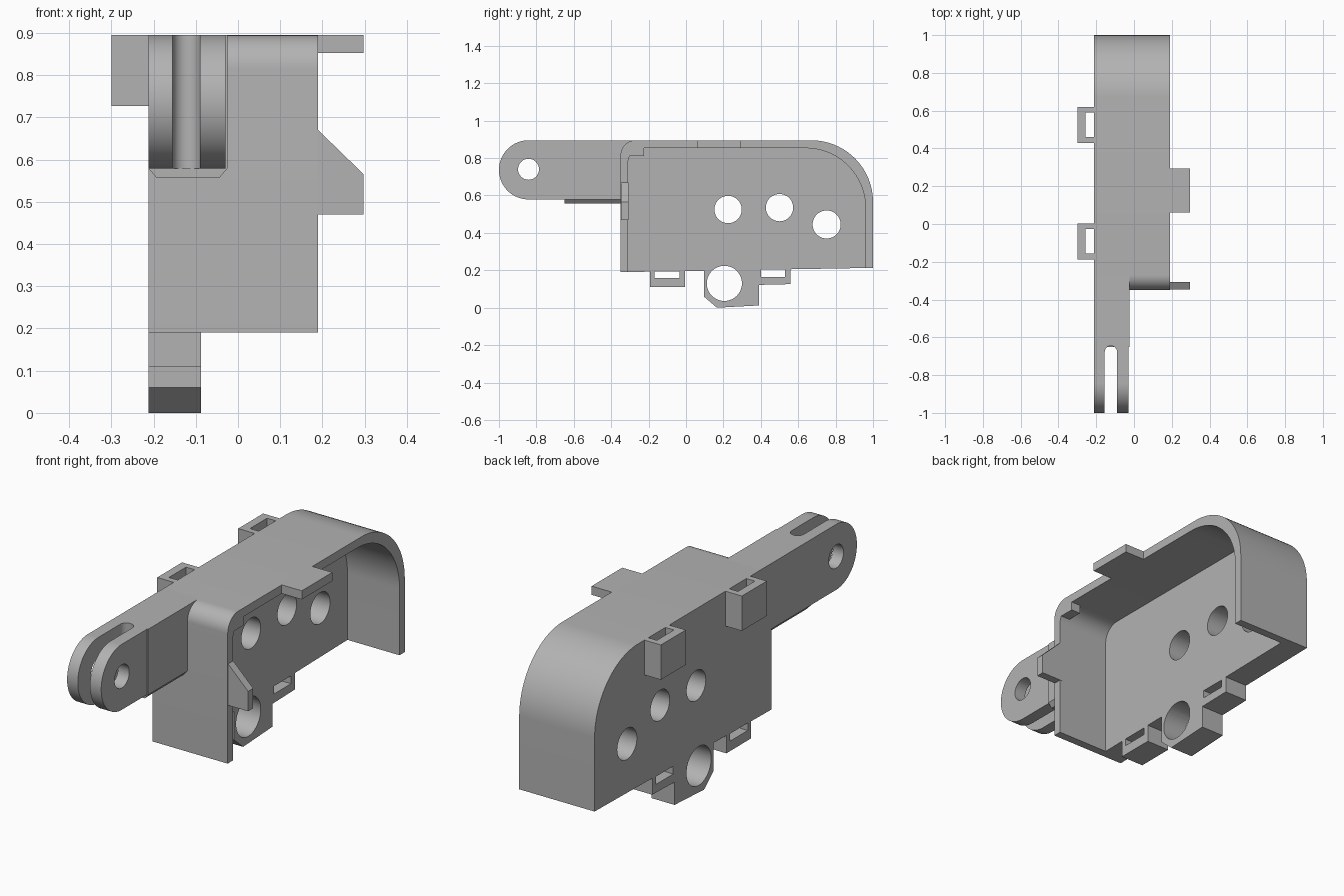
import bpy, bmesh, math
from mathutils import Vector

cube = bpy.data.objects.get("Cube")
if cube:
    bpy.data.objects.remove(cube, do_unlink=True)

grey = bpy.data.materials.new("plain grey")
grey.use_nodes = True
COLOUR = (0.45, 0.45, 0.45, 1)
grey.diffuse_color = COLOUR
grey.node_tree.nodes["Principled BSDF"].inputs["Base Color"].default_value = COLOUR

LEFT, PLATE, RIM = -0.212, -0.088, 0.19
AXES = {"x": lambda d, a, b: (d, a, b),
        "y": lambda d, a, b: (a, d, b),
        "z": lambda d, a, b: (a, b, d)}


def prism(name, outline, start, end, axis="x"):
    """Extrude a flat outline along an axis."""
    bm = bmesh.new()
    face = bm.faces.new([bm.verts.new(AXES[axis](start, a, b)) for a, b in outline])
    new = bmesh.ops.extrude_face_region(bm, geom=[face])["geom"]
    shift = Vector(AXES[axis](end - start, 0, 0))
    bmesh.ops.translate(bm, vec=shift, verts=[v for v in new if isinstance(v, bmesh.types.BMVert)])
    bmesh.ops.recalc_face_normals(bm, faces=bm.faces)
    mesh = bpy.data.meshes.new(name)
    bm.to_mesh(mesh)
    bm.free()
    obj = bpy.data.objects.new(name, mesh)
    mesh.materials.append(grey)
    bpy.context.collection.objects.link(obj)
    return obj


def rect(a0, a1, b0, b1):
    return [(a0, b0), (a1, b0), (a1, b1), (a0, b1)]


def arc(a, b, r, begin, end, steps=24):
    return [(a + r * math.cos(math.radians(begin + (end - begin) * i / steps)),
             b + r * math.sin(math.radians(begin + (end - begin) * i / steps)))
            for i in range(steps + 1)]


def circle(a, b, r):
    return arc(a, b, r, 0, 352.5, 47)


def cut(targets, outline, start, end, axis="x"):
    """Remove a prism from each target."""
    cutter = prism("cutter", outline, start, end, axis)
    cutter.hide_render = True
    for obj in targets:
        mod = obj.modifiers.new("cut", 'BOOLEAN')
        mod.operation, mod.solver, mod.object = 'DIFFERENCE', 'EXACT', cutter
        bpy.context.view_layer.objects.active = obj
        bpy.ops.object.modifier_apply(modifier=mod.name)
    bpy.data.objects.remove(cutter, do_unlink=True)


def shell(front, back, top, small, big, low_front, low_back):
    """Housing outline: small front corner, big back corner."""
    return ([(front, low_front), (back, low_back)]
            + arc(back - big, top - big, big, 0, 90)
            + arc(front + small, top - small, small, 90, 180, 12))


# Housing: outer block hollowed from the open side and below
housing = prism("housing", shell(-0.35, 1, 0.895, 0.08, 0.33, 0.19, 0.213), LEFT, RIM)
cut([housing], shell(-0.31, 0.96, 0.853, 0.08, 0.32, 0.1, 0.1), PLATE, RIM + 0.1)
for y, z, r in [(0.225, 0.525, 0.073), (0.5, 0.535, 0.073), (0.752, 0.445, 0.075)]:
    cut([housing], circle(y, z, r), -0.4, 0.1)

# Lugs under the plate
pivot_lug = prism("pivot_lug", [(0.095, 0.21), (0.095, 0.06), (0.165, 0.0), (0.39, 0.012),
                                (0.39, 0.122), (0.56, 0.126), (0.56, 0.215)], LEFT, PLATE)
front_lug = prism("front_lug", rect(-0.193, -0.005, 0.11, 0.2), LEFT, PLATE)
cut([housing, pivot_lug], circle(0.205, 0.13, 0.094), -0.4, 0.1)
cut([housing, pivot_lug], rect(0.4, 0.53, 0.165, 0.203), -0.4, 0.1)
cut([housing, front_lug], rect(-0.168, -0.034, 0.158, 0.194), -0.4, 0.1)

# Forked arm, with a slightly wider root and a bevelled rib beneath
arm = prism("forked_arm", arc(-0.842, 0.737, 0.158, 90, 270, 40)
            + [(-0.6, 0.579), (-0.6, 0.895)], LEFT, -0.03)
root = prism("arm_root", [(-0.65, 0.579), (-0.32, 0.579), (-0.32, 0.86), (-0.26, 0.86),
                          (-0.26, 0.895), (-0.65, 0.895)], LEFT, -0.025)
prism("arm_rib", [(LEFT, 0.579), (-0.193, 0.557), (-0.044, 0.557), (-0.025, 0.579)],
      -0.65, -0.34, "y")
cut([arm], circle(-0.842, 0.74, 0.056), -0.4, 0.1)
slot = [(-0.155, -1.1), (-0.09, -1.1)] + arc(-0.1225, -0.677, 0.0325, 0, 180, 12)
cut([arm, root], slot, 0.5, 1, "z")

# Belt-like loops on the closed side
for name, y in [("front_loop", -0.0925), ("back_loop", 0.525)]:
    loop = prism(name, rect(-0.3, LEFT + 0.001, y - 0.095, y + 0.095), 0.727, 0.895, "z")
    cut([loop], rect(-0.258, LEFT + 0.02, y - 0.065, y + 0.065), 0.6, 1, "z")

# Tabs on the open rim
prism("top_tab", rect(RIM - 0.01, 0.297, 0.062, 0.295), 0.853, 0.895, "z")
prism("front_tab", [(RIM - 0.01, 0.47), (0.297, 0.47), (0.297, 0.566),
                    (RIM, 0.67), (RIM - 0.01, 0.67)], -0.347, -0.308, "y")
prism("corner_block", rect(-0.305, -0.225, 0.811, 0.86), RIM - 0.05, RIM)

# Smooth the curved walls and keep the edges crisp
for obj in bpy.context.collection.objects:
    if obj.type == 'MESH':
        bpy.ops.object.select_all(action='DESELECT')
        obj.select_set(True)
        bpy.context.view_layer.objects.active = obj
        bpy.ops.object.shade_smooth_by_angle(angle=math.radians(30))
